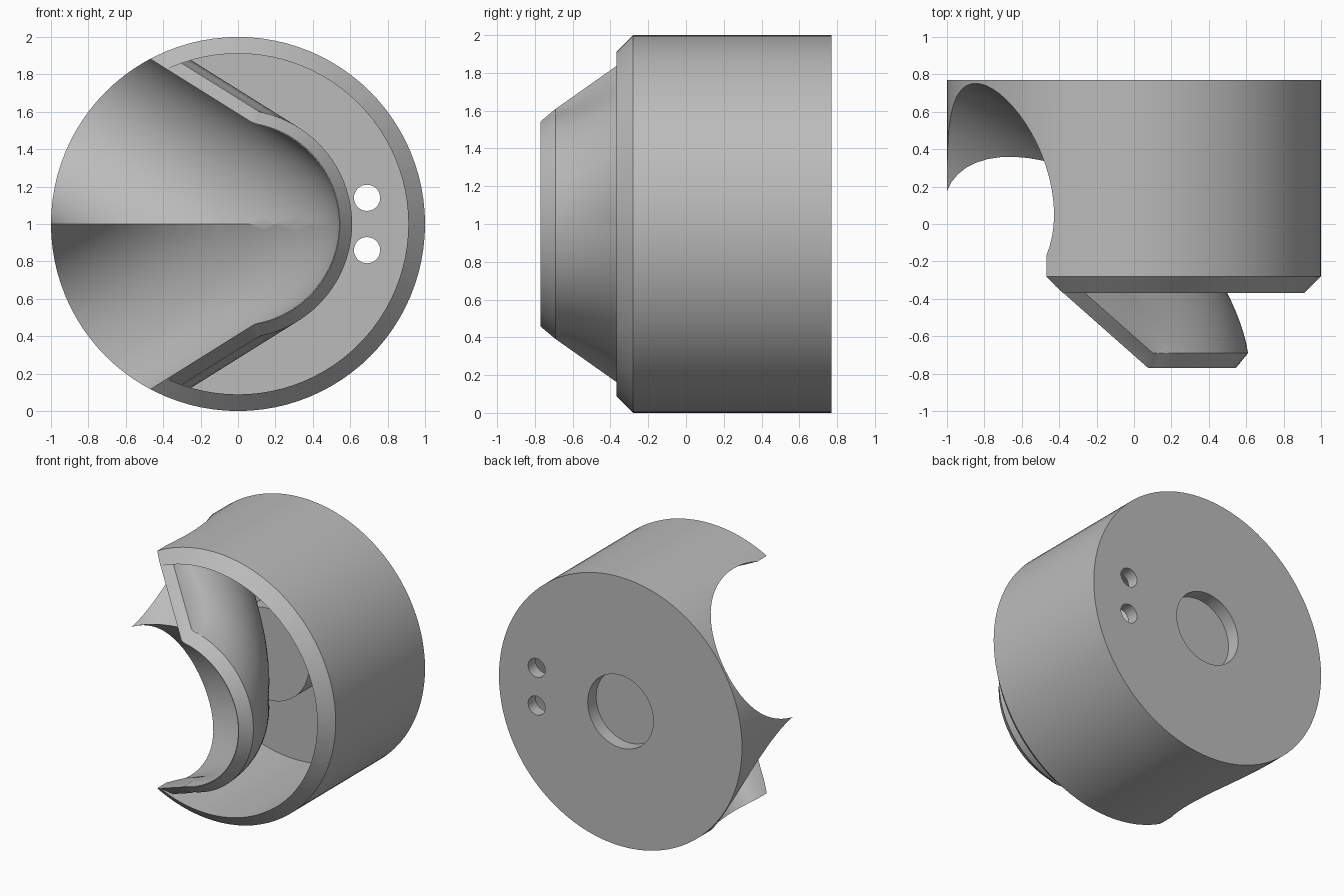
import bpy, bmesh, math
from mathutils import Vector, Matrix
from mathutils.geometry import interpolate_bezier

if "Cube" in bpy.data.objects:
    bpy.data.objects.remove(bpy.data.objects["Cube"])

grey = bpy.data.materials.new("plain grey")
grey.use_nodes = True
grey.diffuse_color = (0.5, 0.5, 0.5, 1)
grey.node_tree.nodes["Principled BSDF"].inputs["Base Color"].default_value = (0.5, 0.5, 0.5, 1)

SPLAY = math.radians(32)   # each channel leaves this far above or below -x
BORE = 0.54
WALL = 0.07


def finish(name, bm):
    bmesh.ops.recalc_face_normals(bm, faces=bm.faces)
    mesh = bpy.data.meshes.new(name)
    bm.to_mesh(mesh)
    bm.free()
    mesh.materials.append(grey)
    obj = bpy.data.objects.new(name, mesh)
    bpy.context.collection.objects.link(obj)
    return obj


def loft(name, rings):
    bm = bmesh.new()
    loops = [[bm.verts.new(p) for p in ring] for ring in rings]
    for a, b in zip(loops, loops[1:]):
        for i in range(len(a)):
            j = (i + 1) % len(a)
            bm.faces.new((a[i], a[j], b[j], b[i]))
    bm.faces.new(loops[0])
    bm.faces.new(loops[-1])
    bmesh.ops.triangulate(bm, faces=[f for f in bm.faces if len(f.verts) == 4])
    return finish(name, bm)


def turned(name, profile, x=0, z=1, sides=96):
    """Solid around an axis along y, from (radius, y) pairs."""
    turn = [2 * math.pi * i / sides for i in range(sides)]
    return loft(name, [[(x + r * math.cos(a), y, z + r * math.sin(a)) for a in turn]
                       for r, y in profile])


def box(name, size, matrix):
    bm = bmesh.new()
    bmesh.ops.create_cube(bm, size=1, matrix=matrix @ Matrix.Diagonal((*size, 1)))
    return finish(name, bm)


def combine(target, tool, operation):
    tool.hide_render = True
    mod = target.modifiers.new("combine", "BOOLEAN")
    mod.operation, mod.object, mod.solver = operation, tool, "EXACT"
    mod.use_self = True
    bpy.context.view_layer.objects.active = target
    bpy.ops.object.modifier_apply(modifier=mod.name)
    bpy.data.objects.remove(tool)


# Channel: keyhole sections fanned about a hub, following a curved floor
FLOOR = interpolate_bezier(Vector((-0.54, -0.69)), Vector((-0.45, -0.2)),
                           Vector((0.2, 0.38)), Vector((1.1, 0.8)), 28)
HUB = Vector((1.3, -0.69))


def section(floor, hub, grow, side, steps=40):
    n = (floor - hub).normalized()
    centre = floor - n * BORE
    r, half = BORE + grow, 0.5 + grow
    end = math.pi - math.asin(half / r)
    flat = []
    for i in range(steps + 1):
        a = -end + 2 * end * i / steps
        flat.append((centre + n * r * math.cos(a), r * math.sin(a)))
    near = hub + n * 0.02
    flat += [(near, half), (near, -half)]
    c, s = math.cos(SPLAY), math.sin(SPLAY)
    return [(-c * p.x + s * w, p.y, 1 + side * (s * p.x + c * w)) for p, w in flat]


def channel(name, side, grow, front, front_grow):
    shift = Vector((0, front - HUB.y))
    rings = [section(FLOOR[0] + shift, HUB + shift, front_grow, side)]
    rings += [section(f, HUB, grow, side) for f in FLOOR]
    return loft(name, rings)


# Outer drum with a chamfered front rim, hollow from the front
body = turned("drum_body", [(0.91, -0.37), (1, -0.28), (1, 0.77), (0.91, 0.77)])
combine(body, turned("cavity", [(0.911, -0.6), (0.911, 0.68)]), "DIFFERENCE")

# Walls of the two channels, trimmed to the drum and to sloping front edges
walls = channel("channel_walls", 1, WALL, -0.77, 0.005)
combine(walls, channel("lower_walls", -1, WALL, -0.77, 0.005), "UNION")
combine(walls, turned("trim", [(0.95, -0.9), (0.95, 0.75)]), "INTERSECT")
for side in (1, -1):
    corner = Vector((0.05, -0.77, 1 + side * 0.54))
    along = Vector((-0.51, 0.49, side * 0.35))
    across = Vector((0.01, 0.11, side * 0.09))
    out = along.cross(across).normalized()
    if out.y > 0:
        out = -out
    place = Matrix.Translation(corner + out * 2) @ out.to_track_quat("Z", "Y").to_matrix().to_4x4()
    combine(walls, box("slope_trim", (4, 4, 4), place), "DIFFERENCE")
combine(body, walls, "UNION")

# Boss behind the shaft socket
combine(body, turned("boss", [(0.34, 0.35), (0.34, 0.76)]), "UNION")

# Hollow out both channels and shorten the splitter tip between them
for side in (1, -1):
    combine(body, channel("channel_cut", side, 0, -1.2, 0), "DIFFERENCE")
combine(body, box("tip_cut", (0.7, 1.15, 0.3), Matrix.Translation((-0.85, -0.425, 1))), "DIFFERENCE")

# Shaft socket and two through holes in the back
combine(body, turned("socket", [(0.27, 0.67), (0.27, 0.9)], sides=64), "DIFFERENCE")
for z in (0.86, 1.14):
    combine(body, turned("hole", [(0.07, 0.5), (0.07, 0.9)], x=0.69, z=z, sides=32), "DIFFERENCE")

bpy.ops.object.select_all(action="DESELECT")
body.select_set(True)
bpy.context.view_layer.objects.active = body
bpy.ops.object.shade_smooth_by_angle(angle=math.radians(30))
